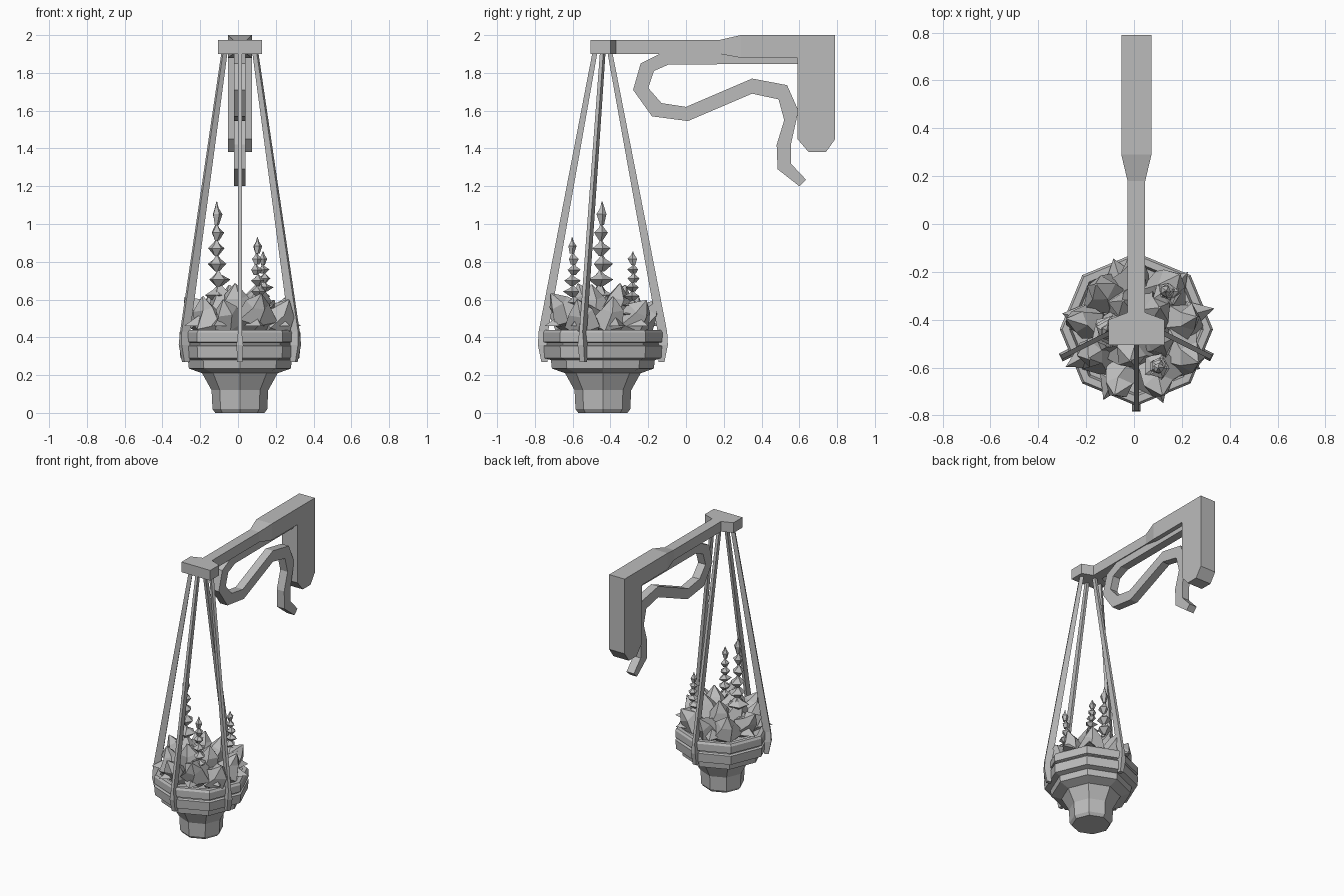
import bpy, bmesh, math, random
from mathutils import Vector, Matrix

random.seed(4)
if "Cube" in bpy.data.objects:
    bpy.data.objects.remove(bpy.data.objects["Cube"])

grey = bpy.data.materials.new("plain grey")
grey.use_nodes = True
grey.diffuse_color = (0.5, 0.5, 0.5, 1)
grey.node_tree.nodes["Principled BSDF"].inputs["Base Color"].default_value = (0.5, 0.5, 0.5, 1)

CX, CY = 0.01, -0.44    # axis of the pot


def finish(name, bm):
    bmesh.ops.recalc_face_normals(bm, faces=bm.faces)
    mesh = bpy.data.meshes.new(name)
    bm.to_mesh(mesh)
    bm.free()
    mesh.materials.append(grey)
    ob = bpy.data.objects.new(name, mesh)
    bpy.context.collection.objects.link(ob)
    return ob


def skin(bm, loops):
    """Bridge equal rings of points and cap both ends."""
    rings = [[bm.verts.new(p) for p in loop] for loop in loops]
    n = len(rings[0])
    for a, b in zip(rings, rings[1:]):
        for i in range(n):
            j = (i + 1) % n
            bm.faces.new((a[i], a[j], b[j], b[i]))
    bm.faces.new(rings[0])
    bm.faces.new(rings[-1])


def lathe(bm, profile, sides, centre=(0, 0, 0), twist=0, jitter=0):
    c = Vector(centre)
    loops = []
    for k, (r, z) in enumerate(profile):
        loop = []
        for i in range(sides):
            a = math.tau * i / sides + twist * k
            s = r * (1 + random.uniform(-jitter, jitter))
            loop.append(c + Vector((s * math.cos(a), s * math.sin(a), z)))
        loops.append(loop)
    skin(bm, loops)


def side_plate(name, outline, half):
    """Extrude a (y, z) outline across x."""
    bm = bmesh.new()
    skin(bm, [[(CX + s * half, y, z) for y, z in outline] for s in (-1, 1)])
    return finish(name, bm)


# Octagonal pot with two rim bands and a soil recess
bm = bmesh.new()
lathe(bm, [(0.13, 0), (0.145, 0.02), (0.15, 0.12), (0.2, 0.21), (0.27, 0.235),
           (0.275, 0.28), (0.315, 0.29), (0.32, 0.355), (0.3, 0.36), (0.3, 0.37),
           (0.32, 0.375), (0.32, 0.425), (0.31, 0.44), (0.28, 0.44), (0.27, 0.41)],
      8, (CX, CY, 0))
finish("pot", bm)

# Wall post and arm, the arm narrowing to the front
side_plate("wall_post", [(0.59, 1.45), (0.65, 1.38), (0.74, 1.38), (0.79, 1.45),
                         (0.79, 2), (0.59, 2)], 0.063)
bm = bmesh.new()
skin(bm, [[(CX + s * w, y, z) for s, z in ((-1, lo), (1, lo), (1, hi), (-1, hi))]
          for y, w, lo, hi in ((-0.4, 0.037, 1.9, 1.975), (0.18, 0.037, 1.9, 1.975),
                               (0.29, 0.063, 1.88, 2), (0.6, 0.063, 1.88, 2))])
finish("arm", bm)

# Hanger head, tapering back into the arm
bm = bmesh.new()
head = [(0.117, -0.505), (0.117, -0.4), (0.037, -0.37)]
outline = head + [(-x, y) for x, y in reversed(head)]
skin(bm, [[(CX + x, y, z) for x, y in outline] for z in (1.9, 1.975)])
finish("hanger_head", bm)

# Scroll brace under the arm, as a ribbon between paired edges
outer = [(0.6, 1.9), (-0.12, 1.91), (-0.24, 1.85), (-0.28, 1.71), (-0.18, 1.57), (0.01, 1.545),
         (0.35, 1.69), (0.49, 1.66), (0.52, 1.55), (0.48, 1.42), (0.485, 1.29), (0.6, 1.2)]
inner = [(0.6, 1.847), (-0.09, 1.845), (-0.17, 1.81), (-0.2, 1.72), (-0.13, 1.64), (0, 1.62),
         (0.35, 1.77), (0.535, 1.735), (0.595, 1.6), (0.555, 1.42), (0.555, 1.32), (0.635, 1.235)]
bm = bmesh.new()
skin(bm, [[(CX + s * 0.03, *p) for s, p in ((-1, o), (1, o), (1, i), (-1, i))]
          for o, i in zip(outer, inner)])
finish("scroll_brace", bm)

# Four straps, each with a kinked tab at the rim
for name, top, knee in (("front_strap", (0, -0.48), (0, -0.755)),
                        ("back_strap", (0, -0.405), (0, -0.125)),
                        ("left_strap", (0.08, -0.44), (0.29, -0.545)),
                        ("right_strap", (-0.08, -0.44), (-0.29, -0.545))):
    out = (Vector(knee) - Vector(top)).normalized()
    side = Vector((-out.y, out.x))
    loops = []
    for t, shift, z, w, d in ((0, 0, 1.92, 0.01, 0.013), (1, 0, 0.43, 0.01, 0.025),
                              (1, 0.005, 0.36, 0.018, 0.024), (1, -0.005, 0.27, 0.014, 0.016)):
        c = Vector(top).lerp(Vector(knee), t) + out * shift
        ring = [c + out * d * a + side * w * b for a, b in ((-1, -1), (1, -1), (1, 1), (-1, 1))]
        loops.append([(CX + p.x, p.y, z) for p in ring])
    bm = bmesh.new()
    skin(bm, loops)
    finish(name, bm)

# Flower spires: stacked faceted tiers ending in a slim bud
for name, x, y, top, r0 in (("tall_spire", -0.11, -0.45, 1.12, 0.075),
                            ("front_spire", 0.1, -0.6, 0.93, 0.058),
                            ("back_spire", 0.135, -0.28, 0.855, 0.062)):
    bm = bmesh.new()
    tiers = 7
    step = (top - 0.5) / (tiers + 0.5)
    for k in range(tiers):
        r = r0 * (1 - 0.62 * k / (tiers - 1))
        h = step * (1.5 if k == tiers - 1 else 1.1)
        base = (x + random.uniform(-0.007, 0.007), y + random.uniform(-0.007, 0.007),
                0.5 + k * step)
        lathe(bm, [(0.012, 0), (r, h * 0.45), (r * 0.4, h * 0.72), (0.002, h)], 5, base,
              twist=random.uniform(-0.2, 0.2), jitter=0.22)
    finish(name, bm)


# Foliage: irregular faceted clumps leaning outward from the soil
def clump(name, x, y, z, r, h, lean):
    bm = bmesh.new()
    lathe(bm, [(r * 0.35, -h * 0.6), (r, -h * 0.05), (r * 0.6, h * 0.4), (0.005, h * 0.75)], 5,
          twist=random.uniform(0.2, 0.6), jitter=0.25)
    out = Vector((x - CX, y - CY, 0))
    axis = Vector((-out.y, out.x, 0)).normalized()
    bm.transform(Matrix.Translation((x, y, z)) @ Matrix.Rotation(lean, 4, axis)
                 @ Matrix.Rotation(random.uniform(0, math.tau), 4, "Z"))
    finish(name, bm)


for k in range(9):
    a = math.tau * (k + 0.3) / 9
    r = random.uniform(0.19, 0.215)
    clump("outer_foliage", CX + r * math.cos(a), CY + r * math.sin(a),
          random.uniform(0.48, 0.52), random.uniform(0.085, 0.105), 0.19,
          random.uniform(0.3, 0.7))
for k in range(5):
    a = math.tau * (k + 0.6) / 5
    clump("inner_foliage", CX + 0.09 * math.cos(a), CY + 0.09 * math.sin(a),
          random.uniform(0.53, 0.57), 0.1, 0.2, random.uniform(0.1, 0.4))

# Pointed leaves spilling over the rim
for deg in (15, 48, 108, 168, 208, 245, 290, 328):
    a = math.radians(deg)
    out = Vector((math.cos(a), math.sin(a), 0))
    side = Vector((-out.y, out.x, 0))
    c = Vector((CX, CY, 0.46))
    reach = random.uniform(0.31, 0.345)
    bm = bmesh.new()
    root, tip = bm.verts.new(c + out * 0.15), bm.verts.new(c + out * reach)
    ridge = bm.verts.new(c + out * 0.24 + Vector((0, 0, 0.06)))
    wings = [bm.verts.new(c + out * 0.23 + side * s) for s in (-0.06, 0.06)]
    for w in wings:
        bm.faces.new((root, w, ridge))
        bm.faces.new((w, tip, ridge))
    bm.faces.new((root, wings[0], tip, wings[1]))
    finish("rim_leaf", bm)
